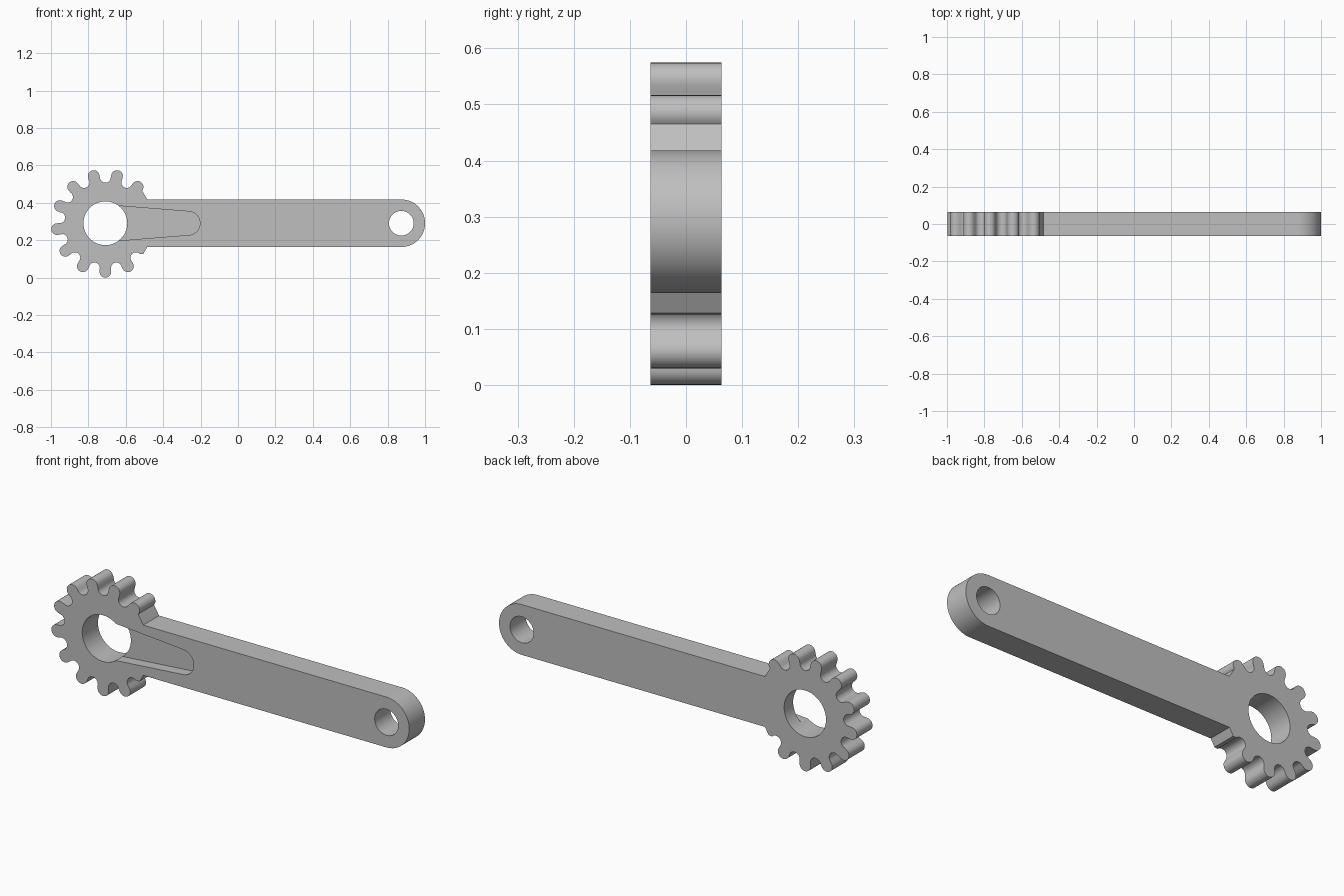
import bpy, bmesh
from math import sin, cos, pi, radians
from mathutils import Vector

if "Cube" in bpy.data.objects:
    bpy.data.objects.remove(bpy.data.objects["Cube"], do_unlink=True)

HUB = Vector((-0.709, 0.291))      # gear centre (x, z)
EYE = Vector((0.873, 0.291))       # small end hole centre
HALF_Y = 0.063
ARM = 0.127                        # half height of the arm
STEP = 2 * pi / 13                 # tooth spacing


def polar(r, a):
    return Vector((r * cos(a), r * sin(a)))


def arc(centre, r, a0, a1, n):
    return [centre + polar(r, a0 + (a1 - a0) * i / n) for i in range(n + 1)]


def prism(name, loops, y0, y1):
    """Extrude closed outlines (first outer, others holes) along y."""
    bm = bmesh.new()
    edges = []
    for loop in loops:
        vs = [bm.verts.new((p.x, y0, p.y)) for p in loop]
        edges += [bm.edges.new((a, b)) for a, b in zip(vs, vs[1:] + vs[:1])]
    bmesh.ops.triangle_fill(bm, edges=edges, use_beauty=True)
    cap = bmesh.ops.extrude_face_region(bm, geom=bm.faces[:])
    moved = [g for g in cap["geom"] if isinstance(g, bmesh.types.BMVert)]
    bmesh.ops.translate(bm, verts=moved, vec=(0, y1 - y0, 0))
    bmesh.ops.recalc_face_normals(bm, faces=bm.faces[:])
    mesh = bpy.data.meshes.new(name)
    bm.to_mesh(mesh)
    bm.free()
    ob = bpy.data.objects.new(name, mesh)
    bpy.context.collection.objects.link(ob)
    return ob


# Outline: rounded arm end, then ten teeth with rounded valleys
outline = arc(EYE, ARM, -pi / 2, pi / 2, 40)
outline += [HUB + Vector((0.224, ARM)), HUB + Vector((0.203, 0.163))]
first = radians(270) - 8 * STEP
for i in range(10):
    a = first + i * STEP
    b = a + STEP / 2
    outline += arc(HUB + polar(0.26, a), 0.031, a - pi / 2, a + pi / 2, 12)
    outline += arc(HUB + polar(0.246, b), 0.029, b - pi / 2, b - 3 * pi / 2, 12)
outline += [HUB + Vector((0.203, -0.163)), HUB + Vector((0.224, -ARM))]

hub_hole = arc(HUB, 0.117, 0, 2 * pi, 64)[:-1]
eye_hole = arc(EYE, 0.066, 0, 2 * pi, 48)[:-1]
arm = prism("gear_arm", [outline, hub_hole, eye_hole], -HALF_Y, HALF_Y)

# Tapered recess on the front, open into the hub hole
tip = HUB + Vector((0.443, 0))
taper = radians(4.5)
slot = [HUB + Vector((0, -0.0985))]
slot += arc(tip, 0.063, -pi / 2 + taper, pi / 2 - taper, 24)
slot += [HUB + Vector((0, 0.0985))]
cutter = prism("recess_cutter", [slot], -0.1, -HALF_Y + 0.054)
cutter.hide_render = True

cut = arm.modifiers.new("recess", "BOOLEAN")
cut.operation = "DIFFERENCE"
cut.solver = "EXACT"
cut.object = cutter
bpy.context.view_layer.objects.active = arm
for ob in bpy.context.selected_objects:
    ob.select_set(False)
arm.select_set(True)
bpy.ops.object.modifier_apply(modifier=cut.name)
bpy.data.objects.remove(cutter, do_unlink=True)

# Plain grey material
grey = bpy.data.materials.new("plain_grey")
grey.use_nodes = True
colour = (0.52, 0.52, 0.52, 1)
grey.diffuse_color = colour
grey.node_tree.nodes["Principled BSDF"].inputs["Base Color"].default_value = colour
arm.data.materials.clear()
arm.data.materials.append(grey)
bpy.ops.object.shade_smooth_by_angle(angle=radians(30))
